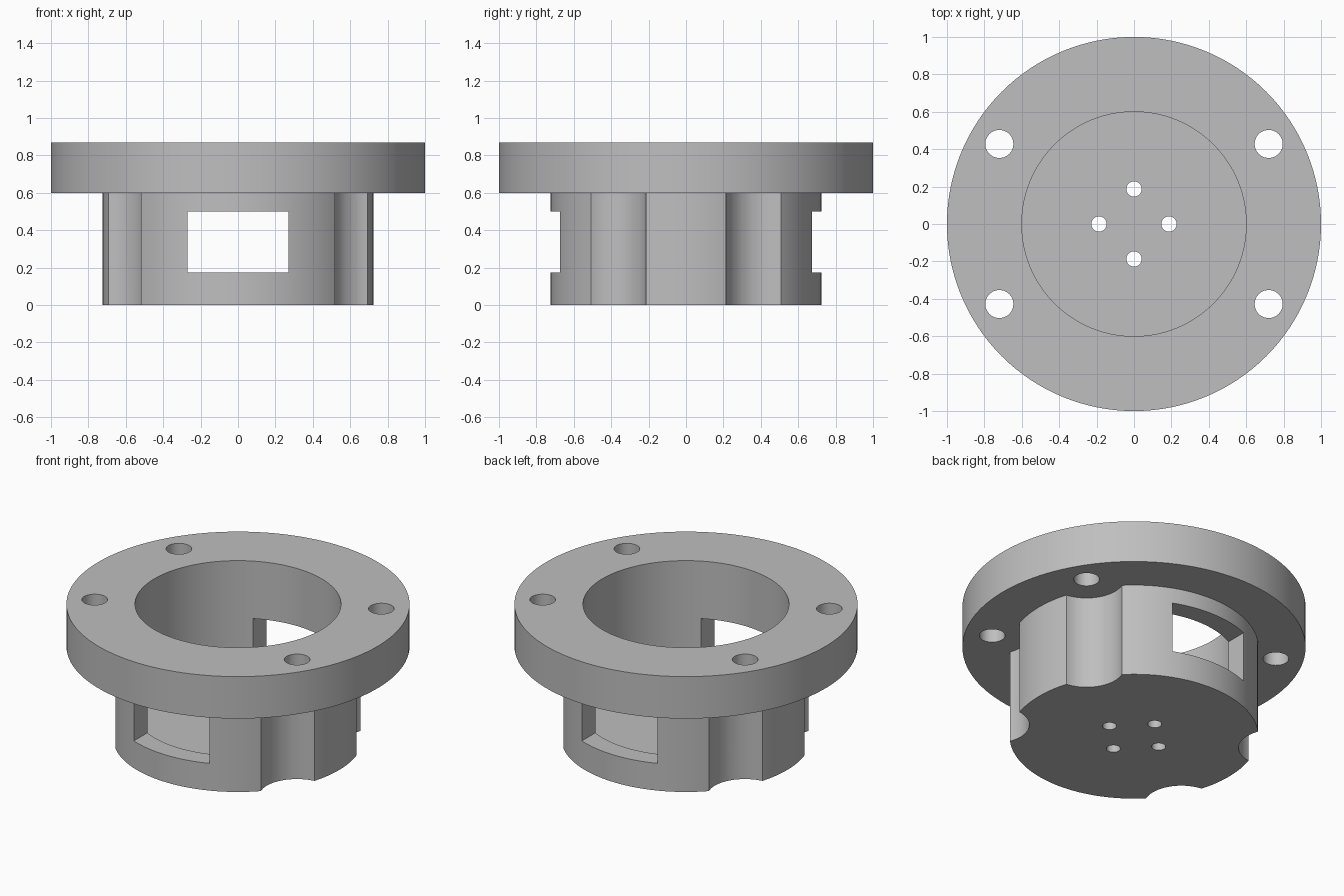
import bpy
import bmesh
import math
from mathutils import Matrix, Vector

if "Cube" in bpy.data.objects:
    bpy.data.objects.remove(bpy.data.objects["Cube"], do_unlink=True)

SEGMENTS = 128
FLANGE_Z, TOP_Z, FLOOR_Z = 0.6, 0.87, 0.13
BODY_R, BORE_R, FLANGE_R = 0.725, 0.6, 1.0

grey = bpy.data.materials.new("plain grey")
grey.use_nodes = True
colour = (0.52, 0.52, 0.52, 1)
grey.diffuse_color = colour
grey.node_tree.nodes["Principled BSDF"].inputs["Base Color"].default_value = colour


def make_object(name, bm):
    bmesh.ops.recalc_face_normals(bm, faces=bm.faces)
    mesh = bpy.data.meshes.new(name)
    bm.to_mesh(mesh)
    bm.free()
    mesh.materials.append(grey)
    obj = bpy.data.objects.new(name, mesh)
    bpy.context.collection.objects.link(obj)
    return obj


def lathe(name, profile, closed):
    """Turn an (r, z) profile around the z axis."""
    bm = bmesh.new()
    verts = [bm.verts.new((r, 0, z)) for r, z in profile]
    pairs = list(zip(verts, verts[1:]))
    if closed:
        pairs.append((verts[-1], verts[0]))
    edges = [bm.edges.new(p) for p in pairs]
    bmesh.ops.spin(bm, geom=verts + edges, cent=(0, 0, 0), axis=(0, 0, 1),
                   angle=math.tau, steps=SEGMENTS, use_merge=True)
    bmesh.ops.remove_doubles(bm, verts=bm.verts, dist=1e-5)
    return make_object(name, bm)


def drills(name, centres, radius, low, high, sides):
    """Vertical cylinders for cutting holes and grooves."""
    bm = bmesh.new()
    for x, y in centres:
        bmesh.ops.create_cone(bm, cap_ends=True, segments=sides,
                              radius1=radius, radius2=radius, depth=high - low,
                              matrix=Matrix.Translation((x, y, (low + high) / 2)))
    return make_object(name, bm)


def cut(obj, cutter):
    """Subtract the cutter, then throw it away."""
    mod = obj.modifiers.new("cut", 'BOOLEAN')
    mod.operation = 'DIFFERENCE'
    mod.solver = 'EXACT'
    mod.object = cutter
    cutter.hide_render = True
    bpy.context.view_layer.objects.active = obj
    bpy.ops.object.modifier_apply(modifier=mod.name)
    bpy.data.objects.remove(cutter, do_unlink=True)


# Mounting flange and cup-shaped body
flange = lathe("mounting_flange", [(BORE_R, FLANGE_Z), (FLANGE_R, FLANGE_Z),
                                   (FLANGE_R, TOP_Z), (BORE_R, TOP_Z)], True)
cup = lathe("cup_body", [(0, 0), (BODY_R, 0), (BODY_R, FLANGE_Z),
                         (BORE_R, FLANGE_Z), (BORE_R, FLOOR_Z), (0, FLOOR_Z)], False)

# Four bolt holes, with a clearance groove in the body below each
bolts = [(sx * 0.72, sy * 0.428) for sx in (-1, 1) for sy in (-1, 1)]
cut(flange, drills("bolt_drill", bolts, 0.075, 0.4, 1.1, 40))
cut(cup, drills("groove_drill", bolts, 0.217, -0.2, 0.8, 64))

# Four small holes in the floor
pins = [(0.187, 0), (-0.187, 0), (0, 0.187), (0, -0.187)]
cut(cup, drills("floor_drill", pins, 0.041, -0.1, 0.3, 32))

# Rectangular windows through the front and back walls
bm = bmesh.new()
bmesh.ops.create_cube(bm, size=1, matrix=Matrix.Translation((0, 0, 0.3375))
                      @ Matrix.Diagonal(Vector((0.54, 2, 0.325, 1))))
cut(cup, make_object("window_cutter", bm))

# Smooth round walls with sharp rims
for obj in (flange, cup):
    bpy.ops.object.select_all(action='DESELECT')
    obj.select_set(True)
    bpy.context.view_layer.objects.active = obj
    bpy.ops.object.shade_smooth_by_angle(angle=math.radians(30))
